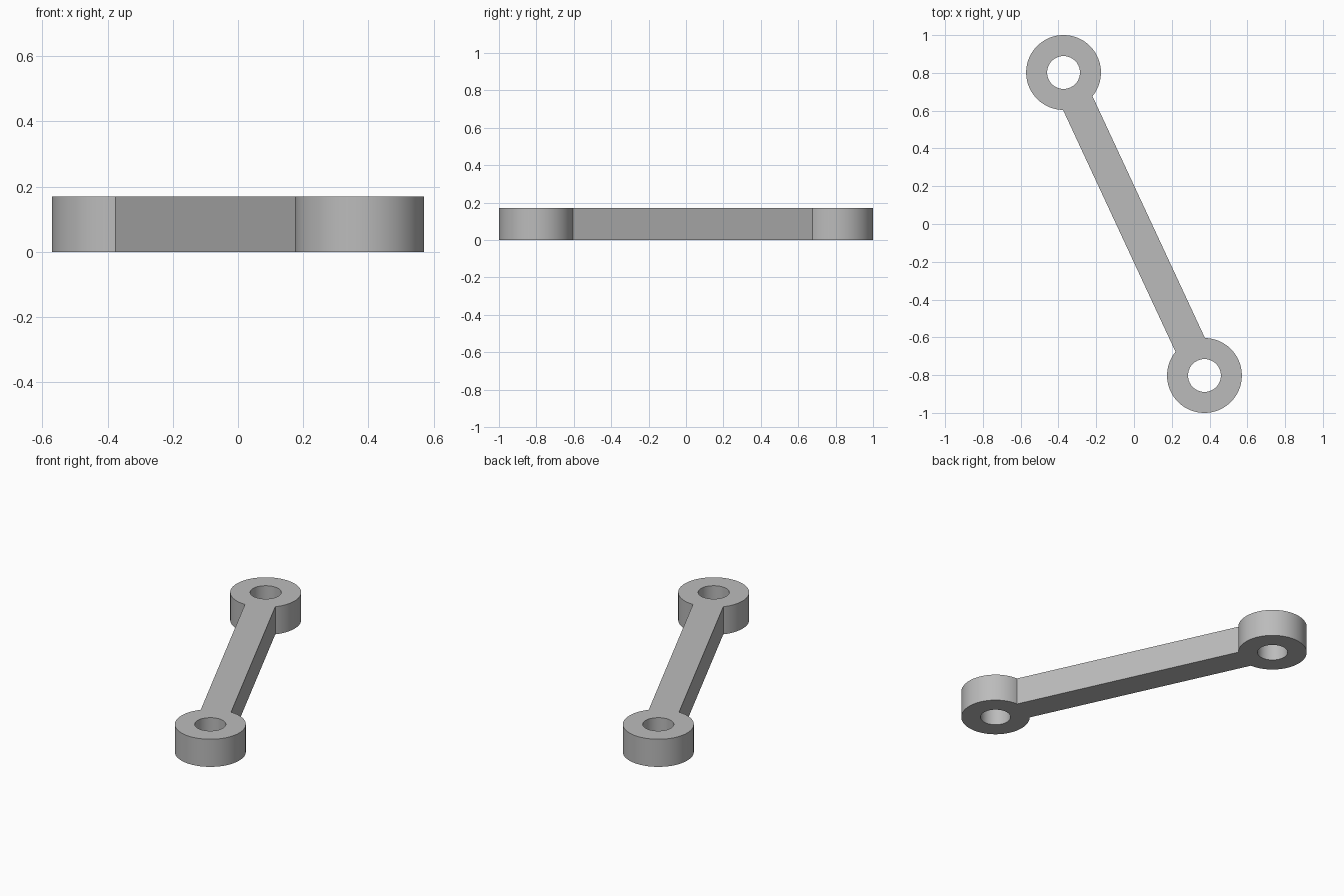
import bpy
import bmesh
from math import asin, atan2, cos, hypot, pi, sin
from mathutils import Vector

cube = bpy.data.objects.get("Cube")
if cube:
    bpy.data.objects.remove(cube, do_unlink=True)

EYE = Vector((0.373, -0.802, 0))   # centre of the front eye, the other is opposite
OUTER, HOLE, HALF_WIDTH, HEIGHT = 0.198, 0.087, 0.086, 0.17
SEGMENTS = 96

grey = bpy.data.materials.new("plain grey")
grey.use_nodes = True
grey.diffuse_color = (0.5, 0.5, 0.5, 1)
grey.node_tree.nodes["Principled BSDF"].inputs["Base Color"].default_value = (0.5, 0.5, 0.5, 1)


def arc(centre, radius, start, end, count):
    angles = [start + (end - start) * i / count for i in range(count + 1)]
    return [centre + Vector((cos(a), sin(a), 0)) * radius for a in angles]


def add_loop(bm, points):
    verts = [bm.verts.new(p) for p in points]
    return [bm.edges.new((v, verts[i - 1])) for i, v in enumerate(verts)]


bm = bmesh.new()
outline, edges = [], []
neck = asin(HALF_WIDTH / OUTER)
for centre in (EYE, -EYE):
    # Outer rim, open where the bar joins
    facing = atan2(centre.y, centre.x)
    outline += arc(centre, OUTER, facing - pi + neck, facing + pi - neck, SEGMENTS)
    # Pin hole
    edges += add_loop(bm, arc(centre, HOLE, 0, 2 * pi, SEGMENTS)[:-1])
edges += add_loop(bm, outline)

# Fill the profile and raise it to a solid
bmesh.ops.triangle_fill(bm, edges=edges, use_beauty=True, normal=(0, 0, 1))
raised = bmesh.ops.extrude_face_region(bm, geom=bm.faces[:])["geom"]
top = [g for g in raised if isinstance(g, bmesh.types.BMVert)]
bmesh.ops.translate(bm, verts=top, vec=(0, 0, HEIGHT))
bmesh.ops.recalc_face_normals(bm, faces=bm.faces[:])

mesh = bpy.data.meshes.new("link_arm")
bm.to_mesh(mesh)
bm.free()
mesh.materials.append(grey)
arm = bpy.data.objects.new("link_arm", mesh)
bpy.context.collection.objects.link(arm)

bpy.ops.object.select_all(action="DESELECT")
arm.select_set(True)
bpy.context.view_layer.objects.active = arm
bpy.ops.object.shade_smooth_by_angle(angle=pi / 6)
